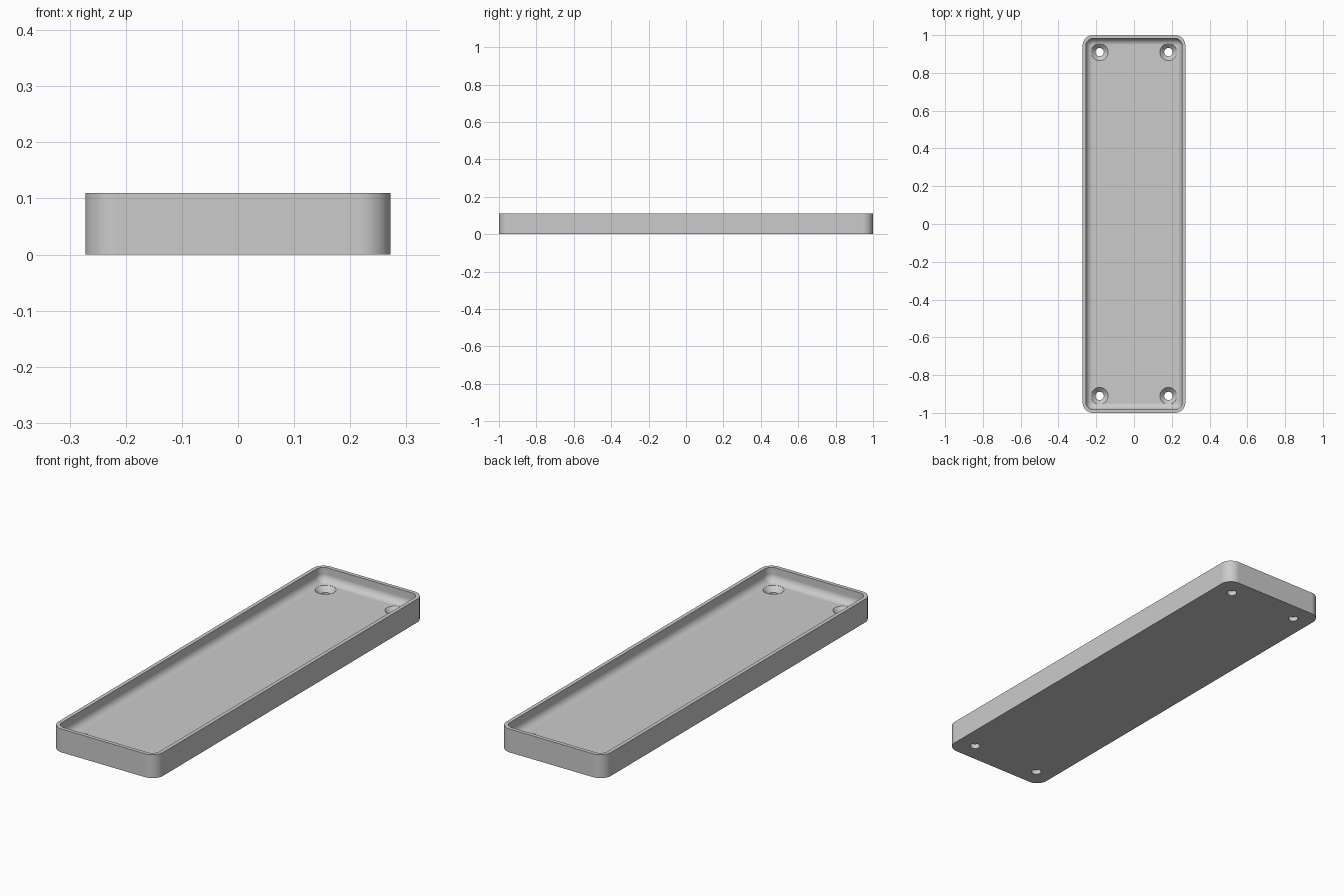
import bpy, bmesh
from math import sin, cos, pi

default = bpy.data.objects.get("Cube")
if default:
    bpy.data.objects.remove(default, do_unlink=True)

HALF_X, HALF_Y, HEIGHT, CORNER = 0.272, 1.0, 0.11, 0.055
WALL, FLOOR, FILLET = 0.018, 0.045, 0.034
HOLE_X, HOLE_Y = 0.182, 0.91

grey = bpy.data.materials.new("light grey")
grey.use_nodes = True
grey.diffuse_color = (0.6, 0.6, 0.6, 1)
grey.node_tree.nodes["Principled BSDF"].inputs["Base Color"].default_value = (0.6, 0.6, 0.6, 1)


def make_object(name, bm):
    bmesh.ops.recalc_face_normals(bm, faces=bm.faces)
    mesh = bpy.data.meshes.new(name)
    bm.to_mesh(mesh)
    bm.free()
    mesh.materials.append(grey)
    obj = bpy.data.objects.new(name, mesh)
    bpy.context.collection.objects.link(obj)
    return obj


def skin(bm, rings):
    """Bridge rings of points in order and cap both ends."""
    loops = [[bm.verts.new(p) for p in ring] for ring in rings]
    for a, b in zip(loops, loops[1:]):
        n = len(a)
        for i in range(n):
            j = (i + 1) % n
            bm.faces.new((a[i], a[j], b[j], b[i]))
    bm.faces.new(loops[0])
    bm.faces.new(loops[-1])


def rounded_ring(inset, z, steps=12):
    """Rounded rectangle outline, moved inwards by inset."""
    r = CORNER - inset
    points = []
    for k, (sx, sy) in enumerate([(1, 1), (-1, 1), (-1, -1), (1, -1)]):
        for i in range(steps + 1):
            a = (k + i / steps) * pi / 2
            points.append((sx * (HALF_X - CORNER) + r * cos(a),
                           sy * (HALF_Y - CORNER) + r * sin(a), z))
    return points


# Tray: outer wall, rim, inner wall and curved transition to the floor
rings = [rounded_ring(0, 0), rounded_ring(0, HEIGHT), rounded_ring(WALL, HEIGHT)]
for i in range(11):
    a = i / 10 * pi / 2
    rings.append(rounded_ring(WALL + FILLET * (1 - cos(a)), FLOOR + FILLET * (1 - sin(a))))
bm = bmesh.new()
skin(bm, rings)
tray = make_object("tray", bm)

# Countersunk screw holes in the four corners
bm = bmesh.new()
profile = [(0.022, -0.02), (0.022, 0.022), (0.045, FLOOR), (0.045, 0.1)]
for sx in (-1, 1):
    for sy in (-1, 1):
        skin(bm, [[(sx * HOLE_X + r * cos(i * pi / 24), sy * HOLE_Y + r * sin(i * pi / 24), z)
                   for i in range(48)] for r, z in profile])
cutter = make_object("screw_hole_cutter", bm)
cutter.hide_render = True

cut = tray.modifiers.new("screw holes", 'BOOLEAN')
cut.operation = 'DIFFERENCE'
cut.solver = 'EXACT'
cut.object = cutter
bpy.ops.object.select_all(action='DESELECT')
tray.select_set(True)
bpy.context.view_layer.objects.active = tray
bpy.ops.object.modifier_apply(modifier=cut.name)
bpy.data.objects.remove(cutter, do_unlink=True)

# Smooth curves with crisp edges and even flat faces
bpy.ops.object.shade_smooth_by_angle(angle=pi / 6)
weighted = tray.modifiers.new("even shading", 'WEIGHTED_NORMAL')
weighted.keep_sharp = True
